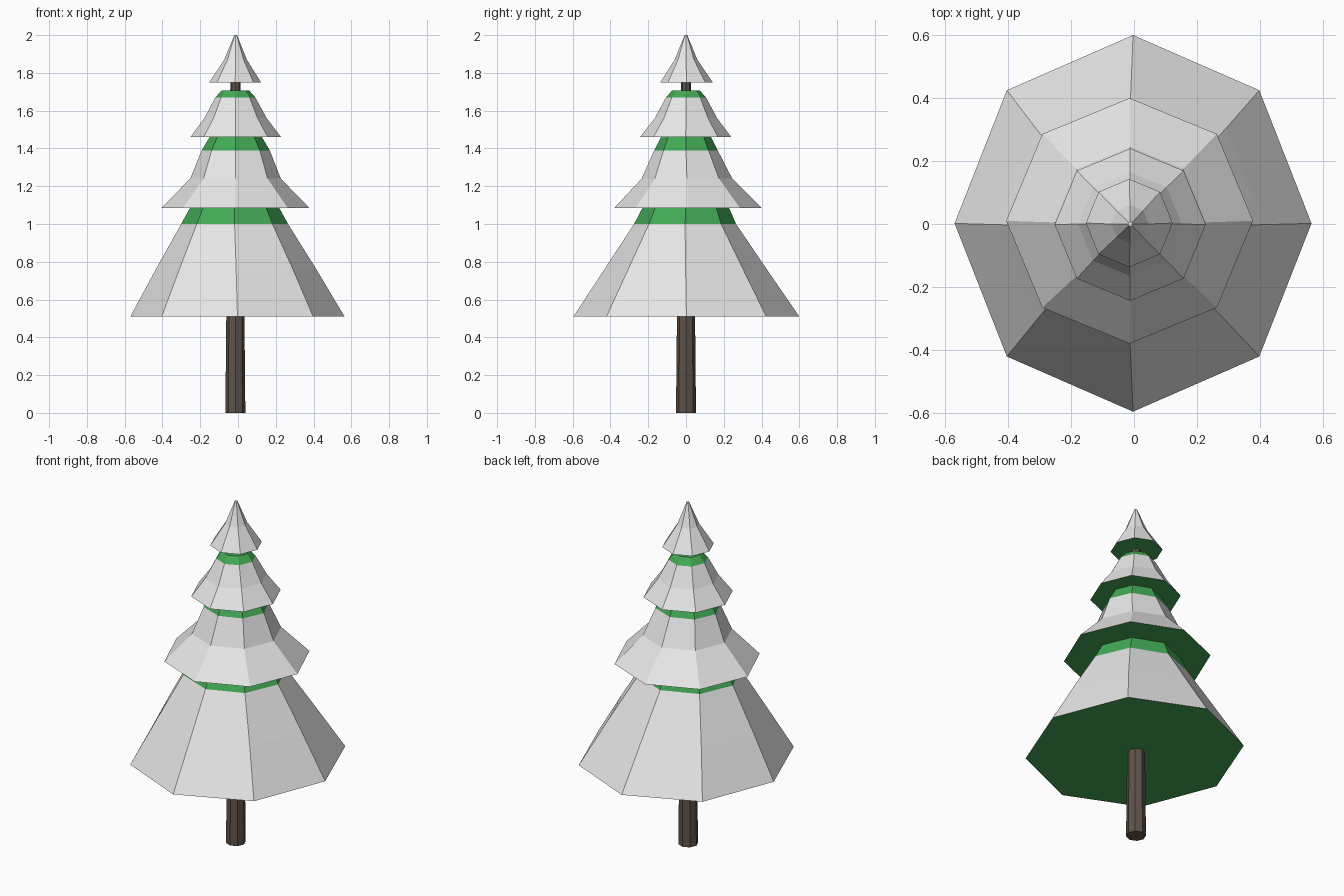
import bpy, bmesh, math

if "Cube" in bpy.data.objects:
    bpy.data.objects.remove(bpy.data.objects["Cube"])


def material(name, rgb):
    m = bpy.data.materials.new(name)
    m.diffuse_color = (*rgb, 1)
    m.use_nodes = True
    m.node_tree.nodes["Principled BSDF"].inputs["Base Color"].default_value = m.diffuse_color
    return m


snow = material("snow", (0.8, 0.8, 0.8))
green = material("needle_green", (0.055, 0.40, 0.09))
bark = material("bark_brown", (0.115, 0.085, 0.065))


def lathe(name, rings, mats, bands, sides=8):
    """Flat-faced stack of rings (z, rx, ry, cx, cy); bands give the material of each step."""
    bm = bmesh.new()
    loops = []
    for z, rx, ry, cx, cy in rings:
        loops.append([bm.verts.new((cx + rx * math.cos(math.tau * i / sides),
                                    cy + ry * math.sin(math.tau * i / sides), z))
                      for i in range(sides)])
    for low, high, mat in zip(loops, loops[1:], bands):
        for i in range(sides):
            j = (i + 1) % sides
            bm.faces.new((low[i], low[j], high[j], high[i])).material_index = mat
    bm.faces.new(loops[0][::-1]).material_index = len(mats) - 1
    bm.faces.new(loops[-1]).material_index = bands[-1]
    mesh = bpy.data.meshes.new(name)
    bm.to_mesh(mesh)
    bm.free()
    for m in mats:
        mesh.materials.append(m)
    obj = bpy.data.objects.new(name, mesh)
    bpy.context.collection.objects.link(obj)


# Tapered trunk running up to the top tier
lathe("trunk", [(z, r, r, -0.014, 0) for z, r in
                ((0, 0.053), (0.51, 0.048), (1.2, 0.038), (1.76, 0.026))],
      [bark], [0, 0, 0])

# Branch tiers: snow on the slopes, bare green shoulder and underside
SNOWY = [0, 0, 1]
lathe("bottom_tier", [(0.51, 0.567, 0.598, -0.003, 0.002), (0.76, 0.425, 0.43, -0.01, -0.002),
                      (1.0, 0.283, 0.27, -0.018, -0.005), (1.115, 0.22, 0.215, -0.018, 0)],
      [snow, green], SNOWY)
lathe("lower_middle_tier", [(1.085, 0.392, 0.39, -0.014, 0.01), (1.24, 0.24, 0.24, -0.013, 0.005),
                            (1.39, 0.18, 0.168, -0.012, 0), (1.475, 0.13, 0.125, -0.012, 0)],
      [snow, green], SNOWY)
lathe("upper_middle_tier", [(1.46, 0.24, 0.242, -0.012, -0.002), (1.56, 0.165, 0.165, -0.013, 0),
                            (1.67, 0.106, 0.106, -0.014, 0), (1.708, 0.072, 0.072, -0.014, 0)],
      [snow, green], SNOWY)
lathe("top_tier", [(1.748, 0.138, 0.14, -0.015, 0.003), (1.87, 0.06, 0.06, -0.013, 0),
                   (2.0, 0.007, 0.007, -0.012, 0)],
      [snow, green], [0, 0])
